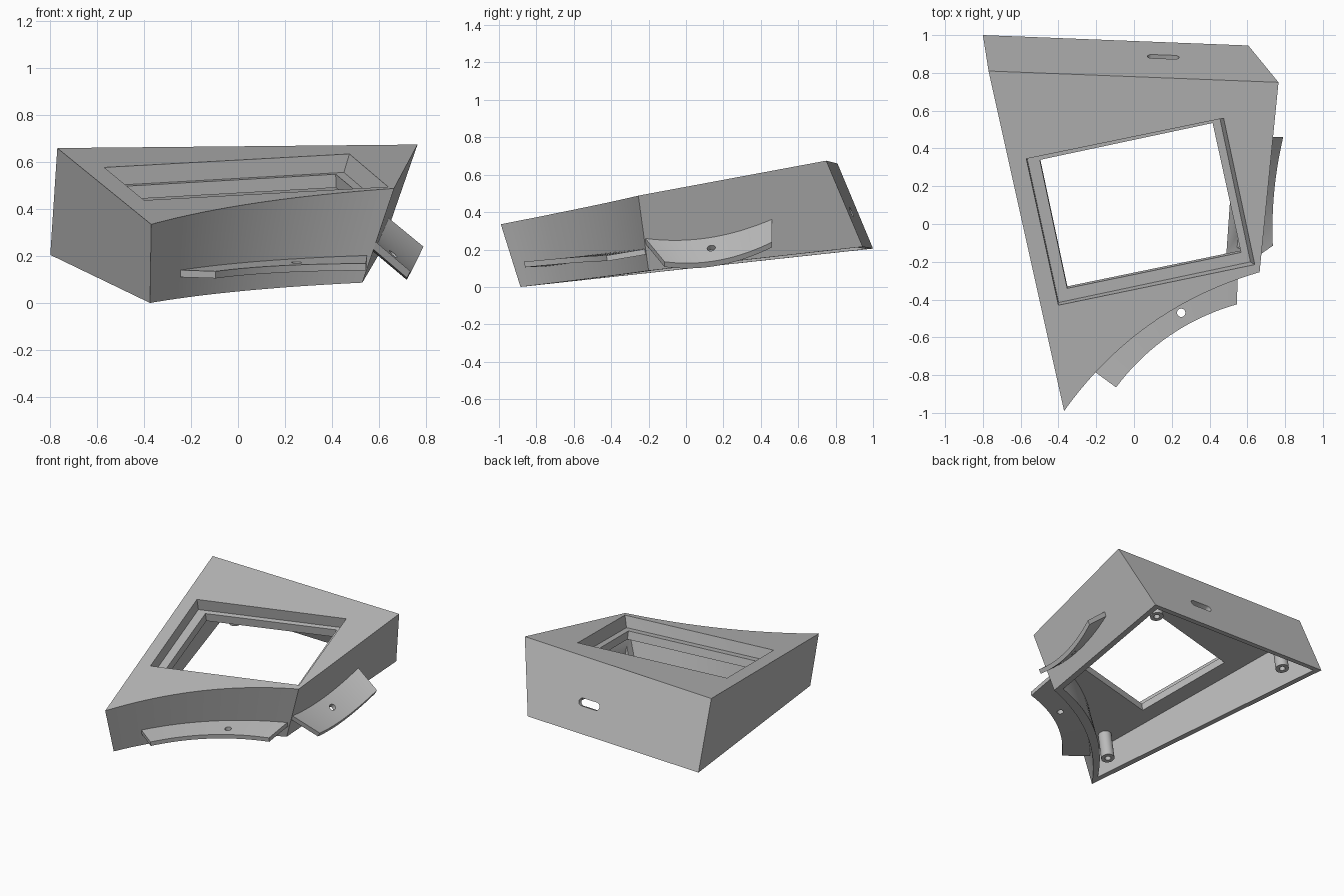
import bpy, bmesh, math
from mathutils import Vector

cube = bpy.data.objects.get("Cube")
if cube:
    bpy.data.objects.remove(cube, do_unlink=True)

grey = bpy.data.materials.new("light grey")
grey.use_nodes = True
COLOUR = (0.5, 0.5, 0.5, 1)
grey.diffuse_color = COLOUR
grey.node_tree.nodes["Principled BSDF"].inputs["Base Color"].default_value = COLOUR

NORMAL = Vector((-0.017, -0.184, 1)).normalized()   # direction the lid faces
LID_DEPTH = 0.14


def lid_z(p):
    return 0.017 * p[0] + 0.1843 * p[1] + 0.5238


def base_z(p):
    return 0.0114 * p[0] + 0.1113 * p[1] + 0.1028


def arc(a, b, sag, steps=20):
    """Shallow arc from a to b, bowed by the vector sag."""
    a, b, sag = Vector(a), Vector(b), Vector(sag)
    return [a.lerp(b, i / steps) + sag * (4 * i / steps * (1 - i / steps))
            for i in range(steps + 1)]


def loft(name, *loops):
    """Closed solid through loops that have equal point counts."""
    bm = bmesh.new()
    rings = [[bm.verts.new(p) for p in loop] for loop in loops]
    n = len(rings[0])
    for low, high in zip(rings, rings[1:]):
        for i in range(n):
            j = (i + 1) % n
            bm.faces.new((low[i], low[j], high[j], high[i]))
    bm.faces.new(rings[0])
    bm.faces.new(rings[-1])
    bmesh.ops.recalc_face_normals(bm, faces=bm.faces)
    mesh = bpy.data.meshes.new(name)
    bm.to_mesh(mesh)
    bm.free()
    mesh.materials.append(grey)
    obj = bpy.data.objects.new(name, mesh)
    bpy.context.collection.objects.link(obj)
    return obj


def rod(name, a, b, radius, stretch=0, side=Vector((1, 0, 0))):
    """Round rod from a to b; stretch makes it a rounded slot."""
    a, b = Vector(a), Vector(b)
    axis = (b - a).normalized()
    u = (side - axis * side.dot(axis)).normalized()
    v = axis.cross(u)
    ring = []
    for i in range(24):
        t = 2 * math.pi * (i + 0.5) / 24
        ring.append(u * (radius * math.cos(t) + math.copysign(stretch, math.cos(t)))
                    + v * radius * math.sin(t))
    return loft(name, [a + p for p in ring], [b + p for p in ring])


def cut(obj, cutter):
    cutter.hide_render = True
    mod = obj.modifiers.new("cut", "BOOLEAN")
    mod.operation = "DIFFERENCE"
    mod.solver = "EXACT"
    mod.object = cutter
    bpy.context.view_layer.objects.active = obj
    bpy.ops.object.modifier_apply(modifier=mod.name)
    bpy.data.objects.remove(cutter, do_unlink=True)


def smooth(obj):
    bpy.ops.object.select_all(action="DESELECT")
    obj.select_set(True)
    bpy.context.view_layer.objects.active = obj
    bpy.ops.object.shade_smooth_by_angle(angle=math.radians(30))


# Housing corners in plan: front, right front, right back, left back
TOP = [Vector(p) for p in ((-0.37, -0.99), (0.665, -0.255), (0.765, 0.75), (-0.77, 0.81))]
BASE = [Vector(p) for p in ((-0.375, -0.885), (0.53, -0.2), (0.605, 0.945), (-0.8, 1.0))]
INSET = [Vector(p) for p in ((0.02, 0.085), (-0.04, 0.045), (-0.037, -0.037), (0.045, -0.037))]
BOW = Vector((-0.58, 0.815))


def outline(corners, sag, height):
    """Plan outline with a bowed front edge, raised by a height function."""
    plan = arc(corners[0], corners[1], BOW * sag) + corners[2:]
    return [(p.x, p.y, height(p)) for p in plan]


housing = loft("housing", outline(TOP, 0.11, lid_z), outline(BASE, 0.095, base_z))

# Hollow interior, open underneath
ceiling, opening = [], []
for t, b, inset in zip(TOP, BASE, INSET):
    f = LID_DEPTH / (lid_z(t) - base_z(b))
    ceiling.append(t.lerp(b, f) + inset)
    opening.append(t.lerp(b, 1.2) + inset)
cut(housing, loft("cavity_cutter",
                  outline(ceiling, 0.105, lambda p: lid_z(p) - LID_DEPTH),
                  outline(opening, 0.095, lambda p: base_z(p) - 0.08)))


def lid_loop(plan, depth, taper=0):
    return [Vector((x - (taper if x > 0 else 0), y, lid_z((x, y)))) - NORMAL * depth
            for x, y in plan]


# Stepped window through the lid
recess = ((-0.57, 0.345), (0.475, 0.56), (0.64, -0.215), (-0.40, -0.43))
window = ((-0.5, 0.325), (0.415, 0.52), (0.565, -0.165), (-0.355, -0.355))
cut(housing, loft("recess_cutter", lid_loop(recess, -0.05, -0.015), lid_loop(recess, 0.08, 0.025)))
cut(housing, loft("window_cutter", lid_loop(window, -0.05), lid_loop(window, 0.25)))

# Rounded cable slot in the back wall
slot_centre = Vector((0.155, 0.885, 0.40))
through = Vector((0, 0.093, 0.037))
cut(housing, rod("slot_cutter", slot_centre - through, slot_centre + through,
                 0.026, 0.058, Vector((1, -0.04, 0))))
smooth(housing)


# Curved mounting tabs, each with a screw hole
def tab(name, inner, outer, down, hole, axis):
    down, hole, axis = Vector(down), Vector(hole), Vector(axis)
    top_rows = list(zip(inner, outer))
    sections = [(a, b, b + down, a + down) for a, b in top_rows]
    obj = loft(name, *sections)
    cut(obj, rod("hole_cutter", hole - axis, hole + axis, 0.022))
    smooth(obj)


bow3 = Vector((-0.58, 0.815, 0.12))
tab("front_tab",
    arc((-0.245, -0.755, 0.14), (0.55, -0.22, 0.203), bow3 * 0.09),
    arc((-0.095, -0.865, 0.135), (0.545, -0.425, 0.168), bow3 * 0.065),
    (0, 0.004, -0.03), (0.25, -0.47, 0.17), (0, 0, 0.1))
tab("right_tab",
    arc((0.57, -0.23, 0.275), (0.632, 0.46, 0.37), (-0.02, 0, -0.045)),
    arc((0.735, -0.115, 0.135), (0.79, 0.46, 0.24), (-0.02, 0, -0.045)),
    (-0.015, 0, -0.028), (0.66, 0.135, 0.205), (0.065, 0, 0.075))

# Screw posts hanging from the lid
for name, x, y in (("front_post", -0.3, -0.63), ("left_back_post", -0.6, 0.83),
                   ("right_back_post", 0.48, 0.81)):
    foot = Vector((x, y, base_z((x, y)) + 0.03))
    length = lid_z(foot) - foot.z - LID_DEPTH + 0.02
    post = rod(name, foot, foot + NORMAL * length, 0.045)
    cut(post, rod("bore_cutter", foot - NORMAL * 0.05, foot + NORMAL * 0.1, 0.02))
    smooth(post)
